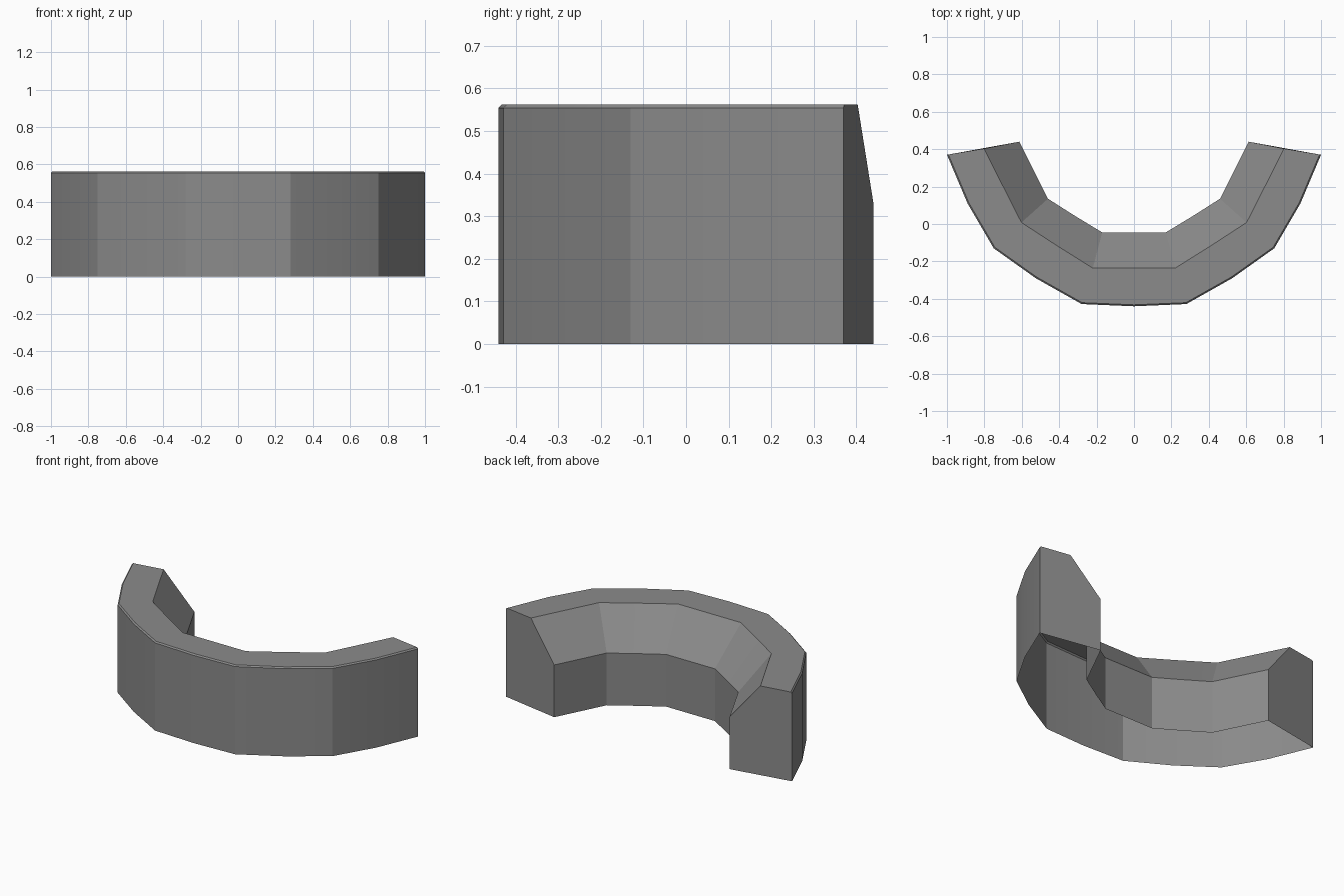
import bpy
import bmesh
import math
from mathutils import Vector

cube = bpy.data.objects.get("Cube")
if cube:
    bpy.data.objects.remove(cube, do_unlink=True)

HEIGHT, SHOULDER, EDGE = 0.562, 0.33, 0.008

# Half plan of the wall, from the centre line to the end: outer, ridge, inner
outer = [(0, -0.44), (0.28, -0.428), (0.525, -0.29), (0.75, -0.13), (0.89, 0.11), (1.0, 0.37)]
ridge = [(0, -0.236), (0.22, -0.236), (0.41, -0.117), (0.602, 0.008), (0.702, 0.205), (0.802, 0.403)]
inner = [(0, -0.045), (0.17, -0.045), (0.315, 0.043), (0.46, 0.135), (0.535, 0.285), (0.613, 0.44)]

stone = bpy.data.materials.new("stone_grey")
stone.use_nodes = True
grey = (0.26, 0.26, 0.26, 1)
stone.diffuse_color = grey
stone.node_tree.nodes["Principled BSDF"].inputs["Base Color"].default_value = grey


def section(out, top, inn):
    """Cross-section from the outer foot over the top to the inner foot."""
    o, t, i = Vector(out), Vector(top), Vector(inn)
    lip = o + (t - o).normalized() * EDGE
    rows = [(o, 0), (o, HEIGHT - EDGE), (lip, HEIGHT), (t, HEIGHT), (i, SHOULDER), (i, 0)]
    return [(p.x, p.y, z) for p, z in rows]


# Sweep the section along the plan; the underside stays open
bm = bmesh.new()
rings = [[bm.verts.new(co) for co in section(*s)] for s in zip(outer, ridge, inner)]
for a, b in zip(rings, rings[1:]):
    for k in range(len(a) - 1):
        bm.faces.new((a[k], b[k], b[k + 1], a[k + 1]))

# End cap
bm.faces.new(rings[-1][::-1])

mesh = bpy.data.meshes.new("curved_wall")
bm.to_mesh(mesh)
bm.free()
mesh.materials.append(stone)
wall = bpy.data.objects.new("curved_wall", mesh)
bpy.context.collection.objects.link(wall)

# Mirror to the other half, then shade with sharp corners
mirror = wall.modifiers.new("mirror_half", "MIRROR")
mirror.use_clip = True
bpy.ops.object.select_all(action="DESELECT")
wall.select_set(True)
bpy.context.view_layer.objects.active = wall
bpy.ops.object.modifier_apply(modifier=mirror.name)
bpy.ops.object.shade_smooth_by_angle(angle=math.radians(18))
